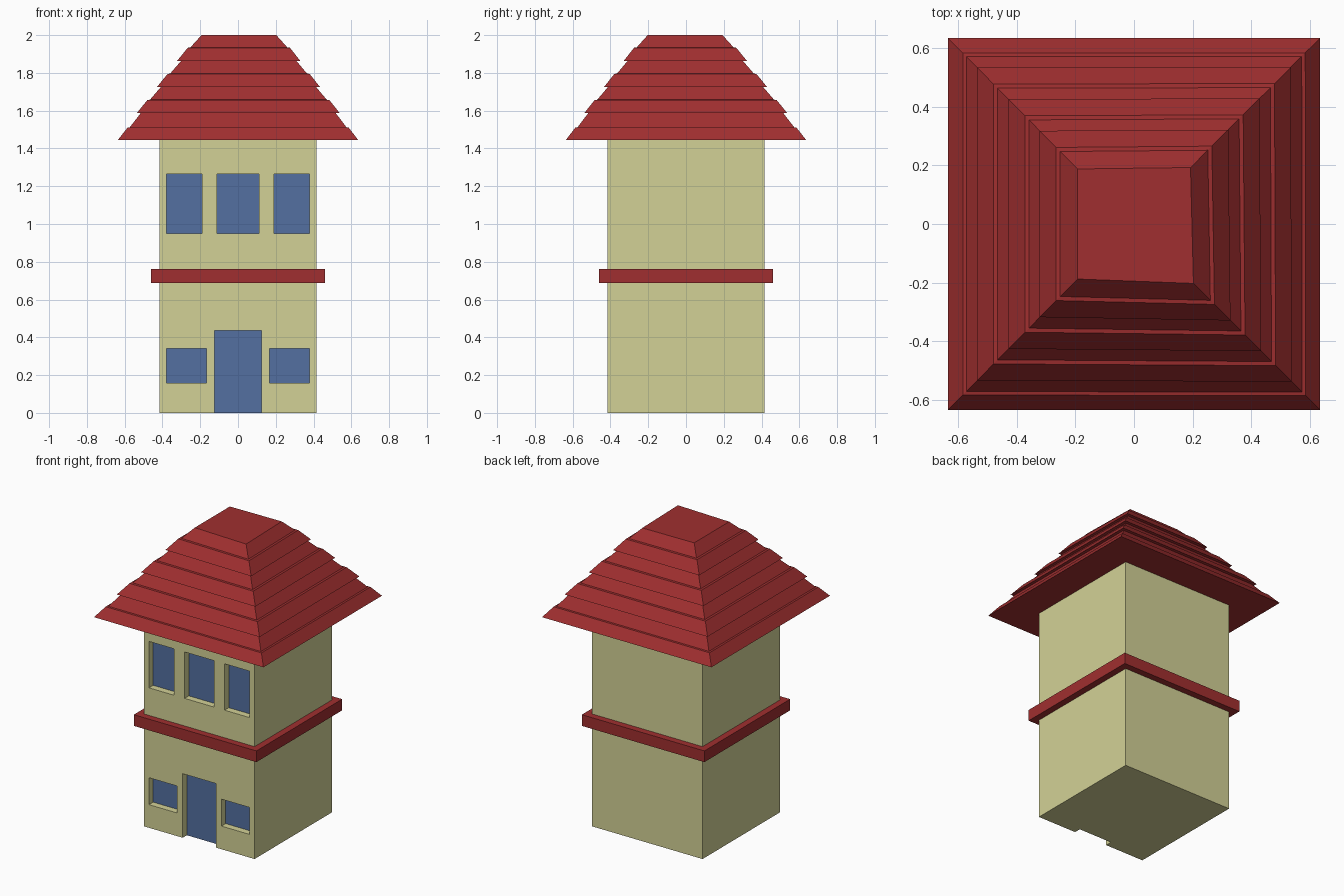
import bpy, bmesh

old = bpy.data.objects.get("Cube")
if old:
    bpy.data.objects.remove(old, do_unlink=True)


def material(name, rgb):
    m = bpy.data.materials.new(name)
    m.use_nodes = True
    m.diffuse_color = (*rgb, 1)
    m.node_tree.nodes["Principled BSDF"].inputs["Base Color"].default_value = (*rgb, 1)
    return m


cream = material("cream plaster", (0.65, 0.64, 0.305))
red = material("red tile", (0.35, 0.028, 0.029))
blue = material("blue glass", (0.088, 0.16, 0.355))


def add_box(bm, x0, x1, y0, y1, z0, z1):
    verts = bmesh.ops.create_cube(bm, size=1)["verts"]
    for v in verts:
        v.co = (x1 if v.co.x > 0 else x0,
                y1 if v.co.y > 0 else y0,
                z1 if v.co.z > 0 else z0)


def finish(name, bm, *mats):
    bmesh.ops.recalc_face_normals(bm, faces=bm.faces)
    mesh = bpy.data.meshes.new(name)
    bm.to_mesh(mesh)
    bm.free()
    for m in mats:
        mesh.materials.append(m)
    ob = bpy.data.objects.new(name, mesh)
    bpy.context.scene.collection.objects.link(ob)
    return ob


WALL, EAVES, DEPTH = 0.415, 1.445, 0.045

# Walls
bm = bmesh.new()
add_box(bm, -WALL, WALL, -WALL, WALL, 0, EAVES)
walls = finish("walls", bm, cream, blue)

# Recesses for the windows and door: x range, z range
openings = [(-0.125, 0.125, -0.1, 0.435), (-0.11, 0.11, 0.95, 1.265)]
for side in (-1, 1):
    for inner, outer, z0, z1 in ((0.19, 0.378, 0.95, 1.265), (0.167, 0.378, 0.157, 0.34)):
        x0, x1 = sorted((side * inner, side * outer))
        openings.append((x0, x1, z0, z1))
bm = bmesh.new()
for x0, x1, z0, z1 in openings:
    add_box(bm, x0, x1, -WALL - 0.1, -WALL + DEPTH, z0, z1)
cutter = finish("opening_cutter", bm, cream)
cutter.hide_render = True

cut = walls.modifiers.new("openings", "BOOLEAN")
cut.operation = "DIFFERENCE"
cut.solver = "EXACT"
cut.object = cutter
bpy.context.view_layer.objects.active = walls
bpy.ops.object.modifier_apply(modifier=cut.name)
bpy.data.objects.remove(cutter, do_unlink=True)

# Glass and door panels are the set-back faces that look forward
for p in walls.data.polygons:
    set_back = p.normal.y < -0.9 and p.center.y > -WALL + DEPTH / 2
    p.material_index = 1 if set_back else 0

# Band between the storeys
bm = bmesh.new()
add_box(bm, -0.46, 0.46, -0.46, 0.46, 0.687, 0.763)
finish("storey_band", bm, red)

# Stepped square roof, each course overhanging the one below
profile = [(0.636, EAVES), (0.585, 1.51), (0.573, 1.512)]
for i in range(4):
    x, z = 0.515 - i * 0.107, 1.587 + i * 0.1385
    if i < 3:
        profile += [(x, z), (x + 0.021, z), (x - 0.035, z + 0.069), (x - 0.049, z + 0.071)]
profile.append((0.193, 2.0))

bm = bmesh.new()
rings = []
for r, z in profile:
    lean = 0.01 * (z - EAVES) / (2 - EAVES)
    corners = [(-r, -r + lean / 2), (r + lean, -r - lean), (r, r), (-r, r - lean / 2)]
    rings.append([bm.verts.new((x, y, z)) for x, y in corners])
for a, b in zip(rings, rings[1:]):
    for i in range(4):
        j = (i + 1) % 4
        bm.faces.new((a[i], a[j], b[j], b[i]))
bm.faces.new(rings[0])
bm.faces.new(rings[-1])
finish("roof", bm, red)
